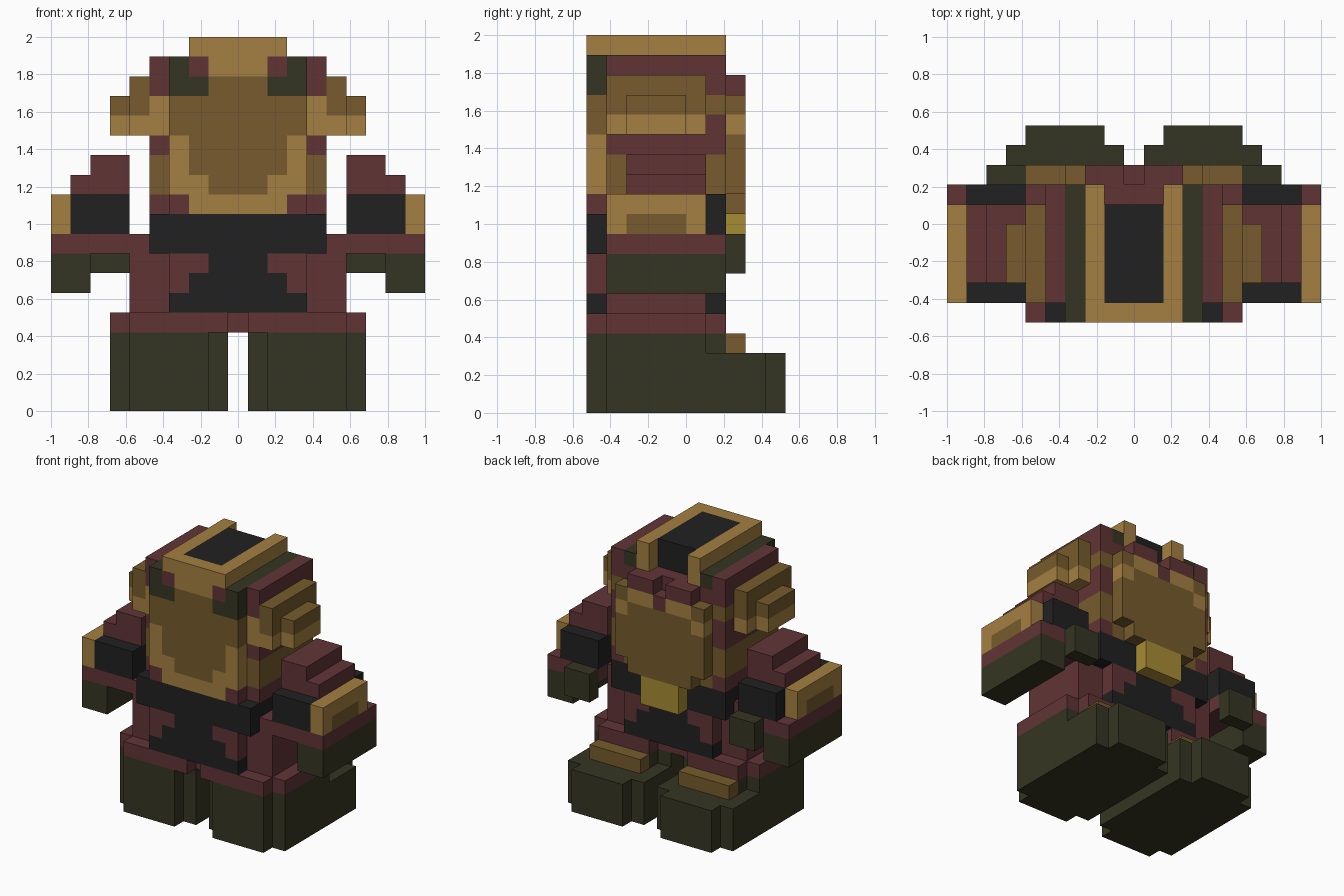
import bpy, bmesh
from mathutils import Matrix, Vector

if "Cube" in bpy.data.objects:
    bpy.data.objects.remove(bpy.data.objects["Cube"])

U = 2 / 19  # size of one block

COLOURS = {
    "tan": (0.376, 0.212, 0.054),
    "brown": (0.184, 0.105, 0.026),
    "maroon": (0.120, 0.034, 0.036),
    "olive": (0.036, 0.036, 0.017),
    "black": (0.0152, 0.0152, 0.0152),
    "gold": (0.39, 0.262, 0.034),
}
NAMES = list(COLOURS)
MATERIALS = []
for name, rgb in COLOURS.items():
    m = bpy.data.materials.new(name)
    m.use_nodes = True
    m.diffuse_color = (*rgb, 1)
    bsdf = m.node_tree.nodes["Principled BSDF"]
    bsdf.inputs["Base Color"].default_value = (*rgb, 1)
    bsdf.inputs["Roughness"].default_value = 0.9
    MATERIALS.append(m)


def build(name, boxes, side=1):
    """Join boxes (colour, x range, y range, z range), in block units, into one part."""
    bm = bmesh.new()
    for colour, xs, ys, zs in boxes:
        spans = [sorted((xs[0] * side, xs[1] * side)), ys, zs]
        size = Vector([b - a for a, b in spans]) * U
        mid = Vector([(a + b) / 2 for a, b in spans]) * U
        verts = bmesh.ops.create_cube(
            bm, size=1, matrix=Matrix.Translation(mid) @ Matrix.Diagonal((*size, 1)))["verts"]
        for f in {f for v in verts for f in v.link_faces}:
            f.material_index = NAMES.index(colour)
    mesh = bpy.data.meshes.new(name)
    bm.to_mesh(mesh)
    bm.free()
    for m in MATERIALS:
        mesh.materials.append(m)
    bpy.context.collection.objects.link(bpy.data.objects.new(name, mesh))


def pair(name, boxes):
    build("left_" + name, boxes)
    build("right_" + name, boxes, -1)


def row(ys, zs, *steps):
    """Symmetric row: each step is (outer half width, colour), from the centre out."""
    boxes, inner = [], None
    for w, colour in steps:
        if inner is None:
            boxes.append((colour, (-w, w), ys, zs))
        else:
            boxes += [(colour, (inner, w), ys, zs), (colour, (-w, -inner), ys, zs)]
        inner = w
    return boxes


# Boots with rounded corners, toe straps and trouser tops
pair("boot", [
    ("olive", (0.5, 6.5), (-4, 4), (0, 3)),
    ("olive", (1.5, 5.5), (-5, -4), (0, 4)),
    ("olive", (1.5, 5.5), (4, 5), (0, 3)),
    ("olive", (0.5, 6.5), (-4, 1), (3, 4)),
    ("olive", (1.5, 5.5), (1, 2), (3, 4)),
])
pair("toe_strap", [("brown", (1.5, 5.5), (2, 3), (3, 4))])
pair("trouser_leg", [
    ("maroon", (0.5, 6.5), (-4, 1), (4, 5)),
    ("maroon", (1.5, 5.5), (-5, -4), (4, 5)),
    ("maroon", (1.5, 5.5), (1, 2), (4, 5)),
])
build("pelvis", row((-4, 1), (4, 5), (0.5, "maroon"))
      + row((-5, -4), (4, 5), (0.5, "maroon"), (1.5, "maroon"))[1:]
      + row((-4, 1), (5, 8), (5.5, "maroon")))

# Stepped black panels on both sides of the torso
for name, ys in (("front_panel", (-5, -4)), ("back_panel", (1, 2))):
    build(name, row(ys, (5, 6), (3.5, "black"))
          + row(ys, (6, 7), (2.5, "black"), (3.5, "maroon"))
          + row(ys, (7, 8), (1.5, "black"), (3.5, "maroon")))

# Belt, buckle and shoulder links
build("belt", row((-5, 2), (8, 10), (4.5, "black")))
build("buckle", row((2, 3), (8, 10), (1.5, "gold")))
pair("shoulder_link", [("maroon", (4.5, 5.5), (-4, 1), (8, 9))])

# Arms
pair("hand", [
    ("olive", (7.5, 9.5), (-4, 2), (6, 8)),
    ("olive", (5.5, 7.5), (2, 3), (7, 9)),
])
pair("arm", [
    ("maroon", (5.5, 9.5), (-4, 2), (8, 9)),
    ("black", (5.5, 8.5), (-4, 2), (9, 11)),
    ("maroon", (5.5, 8.5), (-3, 1), (11, 12)),
    ("maroon", (5.5, 7.5), (-3, 1), (12, 13)),
])
pair("arm_guard", [
    ("tan", (8.5, 9.5), (-4, -3), (9, 11)),
    ("tan", (8.5, 9.5), (0, 1), (9, 11)),
    ("tan", (8.5, 9.5), (-3, 0), (10, 11)),
    ("brown", (8.5, 9.5), (-3, 0), (9, 10)),
])

# Head core and side layers
build("head_core", row((-4, 2), (10, 16), (3.5, "brown"))
      + row((-4, 2), (16, 17), (3.5, "maroon")))
pair("head_side", [
    ("maroon", (3.5, 4.5), (-4, 2), (10, 11)),
    ("brown", (3.5, 4.5), (-4, 2), (11, 13)),
    ("maroon", (3.5, 4.5), (-4, 2), (13, 14)),
    ("tan", (3.5, 4.5), (-4, 1), (14, 16)),
    ("maroon", (3.5, 4.5), (1, 2), (14, 15)),
    ("brown", (3.5, 4.5), (1, 2), (15, 16)),
    ("maroon", (3.5, 4.5), (-4, 2), (16, 18)),
    ("olive", (2.5, 3.5), (-4, 2), (17, 18)),
])
pair("ear", [
    ("tan", (4.5, 5.5), (-4, 1), (14, 15)),
    ("brown", (4.5, 5.5), (-4, 1), (15, 17)),
    ("tan", (5.5, 6.5), (-3, 0), (14, 15)),
    ("brown", (5.5, 6.5), (-3, 0), (15, 16)),
])

# Front plate of the head
F = (-5, -4)
build("front_plate", row(F, (10, 11), (2.5, "tan"), (3.5, "maroon"))
      + row(F, (11, 12), (1.5, "brown"), (3.5, "tan"))
      + row(F, (12, 14), (2.5, "brown"), (3.5, "tan"))
      + row(F, (14, 16), (3.5, "brown"))
      + row(F, (16, 17), (1.5, "brown"), (3.5, "olive"))
      + row(F, (17, 18), (1.5, "tan"), (2.5, "maroon"), (3.5, "olive"))
      + row(F, (18, 19), (2.5, "tan")))

# Back plate of the head with a notched top
B = (2, 3)
build("back_plate", row(B, (10, 11), (2.5, "brown"))
      + row(B, (11, 14), (3.5, "brown"))
      + row(B, (14, 15), (2.5, "brown"), (3.5, "tan"))
      + row(B, (15, 16), (0.5, "maroon"), (2.5, "tan"), (3.5, "brown")))
pair("back_brow", [("maroon", (0.5, 2.5), B, (16, 17))])

# Crest: tan rails around a black centre
build("crest_centre", row((-4, 1), (17, 19), (1.5, "black")))
pair("crest_rail", [("tan", (1.5, 2.5), (-4, 2), (17, 19))])
